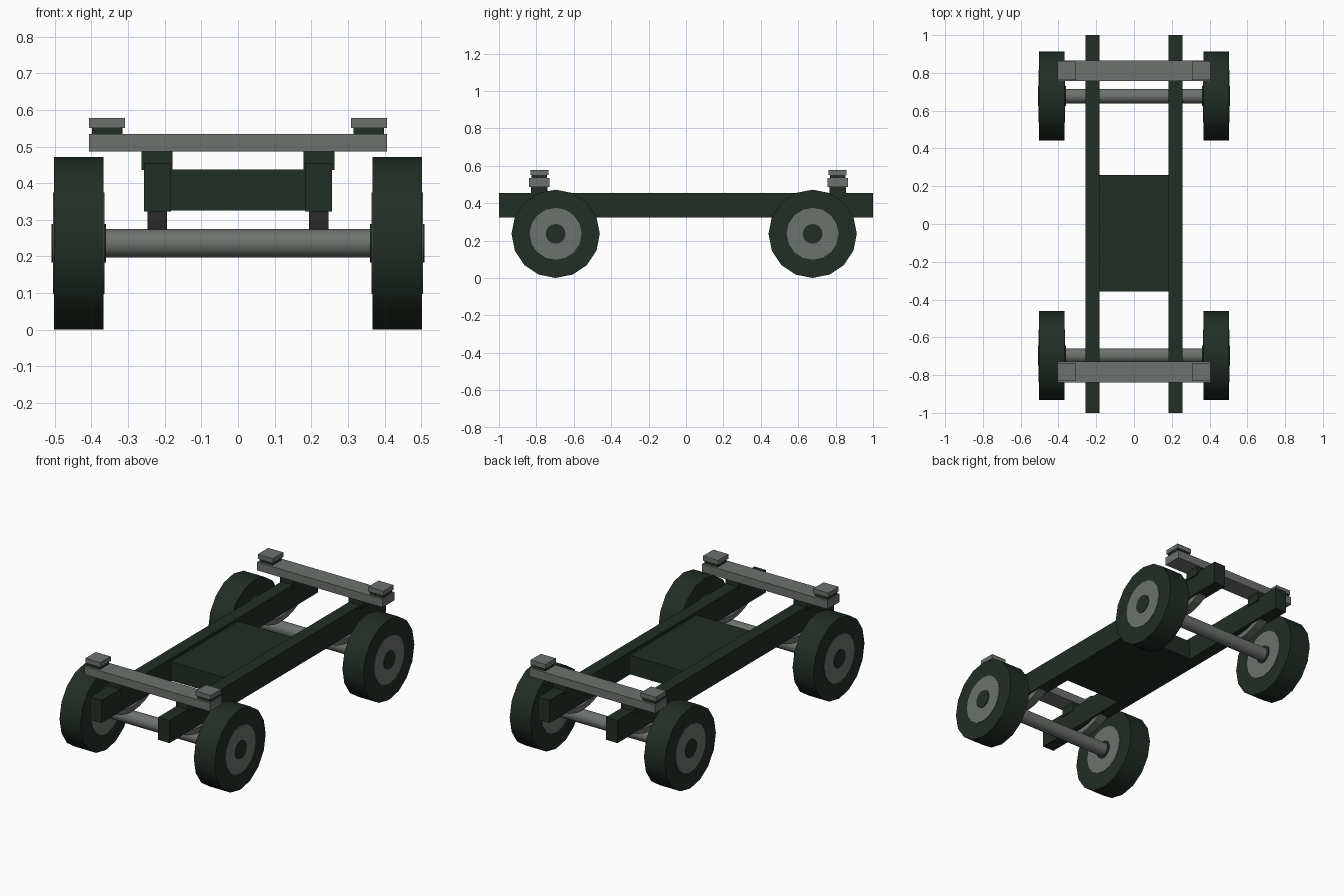
import bpy, bmesh, math
from mathutils import Matrix

if "Cube" in bpy.data.objects:
    bpy.data.objects.remove(bpy.data.objects["Cube"])


def material(name, rgb):
    m = bpy.data.materials.new(name)
    m.diffuse_color = (*rgb, 1)
    m.use_nodes = True
    m.node_tree.nodes["Principled BSDF"].inputs["Base Color"].default_value = m.diffuse_color
    return m


GREEN = material("dark green", (0.016, 0.026, 0.018))
GREY = material("mid grey", (0.155, 0.168, 0.155))


def finish(name, bm, mat, smooth=False):
    bmesh.ops.recalc_face_normals(bm, faces=bm.faces)
    me = bpy.data.meshes.new(name)
    bm.to_mesh(me)
    bm.free()
    me.materials.append(mat)
    ob = bpy.data.objects.new(name, me)
    bpy.context.collection.objects.link(ob)
    if smooth:
        bpy.ops.object.select_all(action='DESELECT')
        ob.select_set(True)
        bpy.context.view_layer.objects.active = ob
        bpy.ops.object.shade_smooth_by_angle(angle=math.radians(35))
    return ob


def box(name, x, y, z, mat):
    """Box from (min, max) ranges."""
    bm = bmesh.new()
    bmesh.ops.create_cube(bm, size=1)
    for v in bm.verts:
        v.co = [(a + b) / 2 + c * (b - a) for c, (a, b) in zip(v.co, (x, y, z))]
    return finish(name, bm, mat)


def cyl(name, x0, x1, y, z, r, mat, sides=16):
    """Cylinder along x."""
    bm = bmesh.new()
    bmesh.ops.create_cone(bm, cap_ends=True, segments=sides, radius1=r, radius2=r, depth=x1 - x0,
                          matrix=Matrix.Translation(((x0 + x1) / 2, y, z)) @ Matrix.Rotation(math.pi / 2, 4, 'Y'))
    return finish(name, bm, mat, True)


def leaf_spring(name, x0, x1, y, mat):
    """Strip sagging from the rail down to the axle."""
    n, half, thick = 6, 0.19, 0.03
    ts = [-1 + 2 * i / n for i in range(n + 1)]
    low = [(y + half * t, 0.272 + 0.06 * t * t) for t in ts]
    pts = low + [(py, pz + thick) for py, pz in reversed(low)]
    bm = bmesh.new()
    face = bm.faces.new([bm.verts.new((x0, py, pz)) for py, pz in pts])
    ext = bmesh.ops.extrude_face_region(bm, geom=[face])
    for v in ext["geom"]:
        if isinstance(v, bmesh.types.BMVert):
            v.co.x = x1
    return finish(name, bm, mat)


def span(side, a, b):
    return tuple(sorted((side * a, side * b)))


WZ = 0.236  # axle height

# Chassis: side rails and centre tray
for s in (-1, 1):
    box("side_rail", span(s, 0.183, 0.257), (-1, 1), (0.323, 0.455), GREEN)
box("centre_tray", (-0.184, 0.184), (-0.358, 0.26), (0.326, 0.437), GREEN)

for axle_y, beam_y in ((-0.697, -0.784), (0.677, 0.811)):
    # Axle
    cyl("axle", -0.40, 0.40, axle_y, WZ, 0.039, GREY)
    # Cross beam
    box("cross_beam", (-0.406, 0.406), (beam_y - 0.055, beam_y + 0.055), (0.486, 0.534), GREY)
    for s in (-1, 1):
        # Wheel, hub disc and hub cap
        cyl("tyre", *span(s, 0.367, 0.502), axle_y, WZ, 0.236, GREEN)
        cyl("hub", *span(s, 0.364, 0.505), axle_y, WZ, 0.139, GREY)
        cyl("hub_cap", *span(s, 0.360, 0.509), axle_y, WZ, 0.053, GREEN)
        # Suspension under the rail
        leaf_spring("leaf_spring", *span(s, 0.194, 0.247), axle_y, GREY)
        # Beam mount on the rail
        box("beam_mount", span(s, 0.179, 0.264), (beam_y - 0.044, beam_y + 0.044), (0.436, 0.488), GREEN)
        # Pad and its neck at the beam end
        box("pad_neck", span(s, 0.315, 0.399), (beam_y - 0.042, beam_y + 0.042), (0.532, 0.552), GREEN)
        box("pad", span(s, 0.308, 0.406), (beam_y - 0.048, beam_y + 0.048), (0.551, 0.578), GREY)
